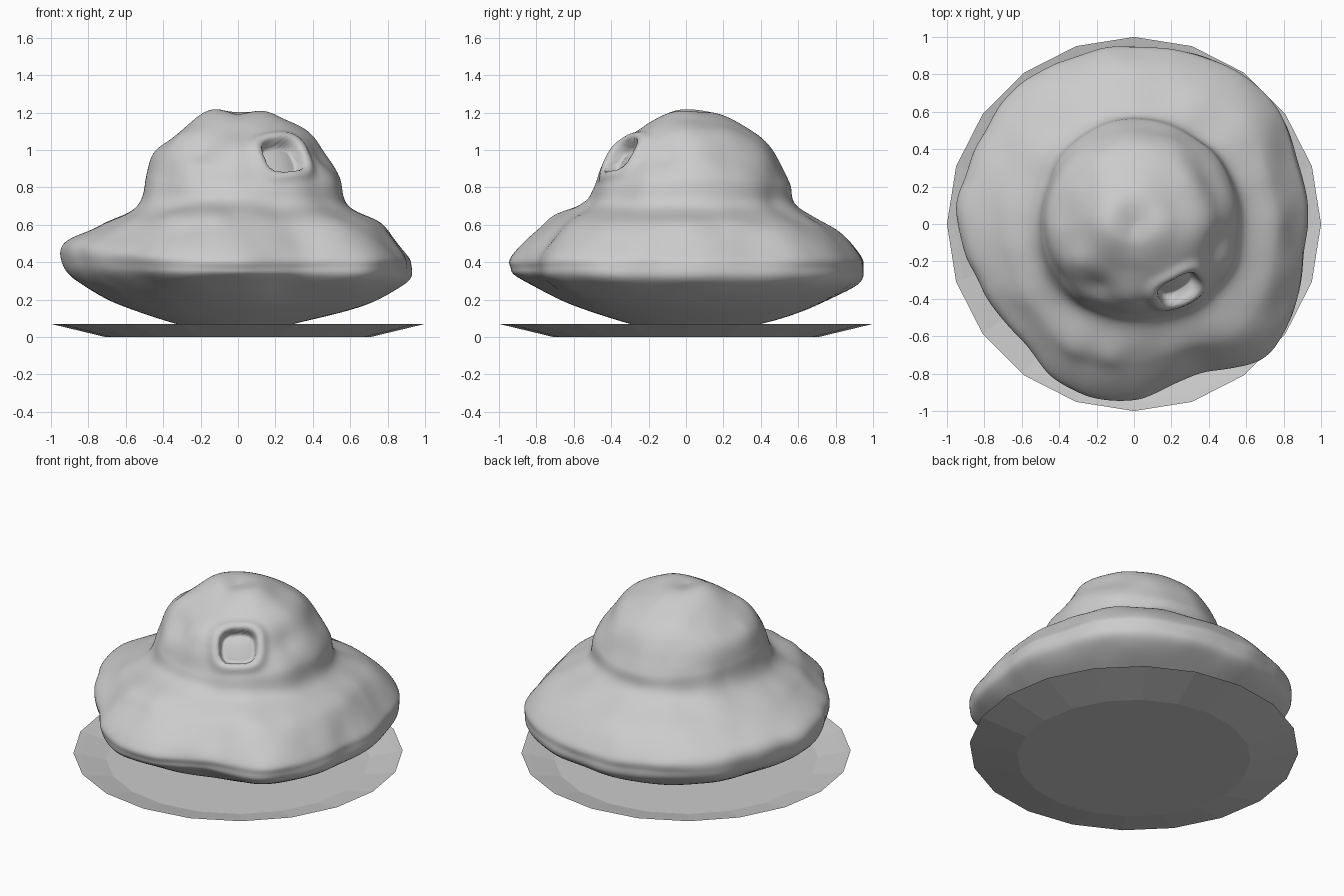
import bpy, bmesh, math
from mathutils import Vector, noise

if "Cube" in bpy.data.objects:
    bpy.data.objects.remove(bpy.data.objects["Cube"])

def catmull(pts, t, cyclic=False):
    """Smooth interpolation through numbers or vectors."""
    n = len(pts)
    i = int(math.floor(t))
    if not cyclic:
        i = min(i, n - 2)
    f = t - i
    pick = (lambda k: pts[k % n]) if cyclic else (lambda k: pts[max(0, min(n - 1, k))])
    a, b, c, d = pick(i - 1), pick(i), pick(i + 1), pick(i + 2)
    return 0.5 * (2 * b + (c - a) * f + (2 * a - 5 * b + 4 * c - d) * f * f
                  + (3 * b - a - 3 * c + d) * f ** 3)

def smooth(a, b, x):
    x = max(0.0, min(1.0, (x - a) / (b - a)))
    return x * x * (3 - 2 * x)

def ring_mesh(name, point, rows, sides):
    """Closed surface of rings; the first and last row are single poles."""
    bm = bmesh.new()
    rings = []
    for j in range(rows):
        count = 1 if j in (0, rows - 1) else sides
        rings.append([bm.verts.new(point(j, 2 * math.pi * i / sides)) for i in range(count)])
    for a, b in zip(rings, rings[1:]):
        for i in range(sides):
            k = (i + 1) % sides
            if len(a) == 1:
                bm.faces.new((a[0], b[k], b[i]))
            elif len(b) == 1:
                bm.faces.new((a[i], a[k], b[0]))
            else:
                bm.faces.new((a[i], a[k], b[k], b[i]))
    bmesh.ops.recalc_face_normals(bm, faces=bm.faces)
    me = bpy.data.meshes.new(name)
    bm.to_mesh(me)
    bm.free()
    ob = bpy.data.objects.new(name, me)
    bpy.context.collection.objects.link(ob)
    return ob

# Shallow faceted plate
plate = [(0, 0), (0.71, 0), (1, 0.07), (0.96, 0.062), (0.8, 0.025), (0, 0.022)]
ring_mesh("plate", lambda j, a: Vector((plate[j][0] * math.cos(a), plate[j][0] * math.sin(a), plate[j][1])),
          len(plate), 20)

# Body profiles (radius, height) facing right, back, left and front
base = [(0, 0.03), (0.15, 0.04)]
profiles = [
    base + [(.34, .08), (.68, .17), (.9, .29), (.925, .39), (.89, .46), (.77, .60), (.60, .70),
            (.55, .85), (.47, .99), (.38, 1.09), (.24, 1.175), (.13, 1.21), (0, 1.195)],
    base + [(.40, .07), (.65, .15), (.9, .28), (.935, .37), (.92, .44), (.80, .57), (.59, .70),
            (.55, .82), (.48, .96), (.39, 1.07), (.24, 1.16), (.12, 1.205), (0, 1.195)],
    base + [(.33, .07), (.65, .18), (.86, .30), (.93, .40), (.91, .51), (.72, .60), (.55, .70),
            (.49, .86), (.45, .98), (.37, 1.06), (.26, 1.145), (.13, 1.21), (0, 1.195)],
    base + [(.30, .07), (.63, .18), (.88, .31), (.93, .37), (.92, .44), (.76, .60), (.56, .71),
            (.50, .80), (.44, .93), (.38, 1.02), (.26, 1.10), (.11, 1.185), (0, 1.195)],
]
profiles = [[Vector(p) for p in pr] for pr in profiles]
# Irregular outline of the brim, every 22.5 degrees
rim = [.925, .94, .99, .955, .94, .95, .95, .93, .93, .88, .86, .94, .93, .865, 1.0, .95]
# Lumps: position, spread, height
lumps = [((-.3, -.62, .64), .11, .035), ((-.62, -.38, .62), .12, .025), ((-.12, -.68, .64), .09, .03),
         ((-.32, -.22, 1.07), .10, .025), ((-.2, -.36, 1.02), .09, -.03), ((.46, -.12, .97), .1, -.025)]
lumps = [(Vector(c), s, h) for c, s, h in lumps]
# Window frame in the dome
win = Vector((.235, -.335, .96))
win_n = Vector((.42, -.62, .62)).normalized()
win_u = Vector((0, 0, 1)).cross(win_n).normalized()
win_v = win_n.cross(win_u)
ROWS, SIDES = 170, 260

def body_point(j, a):
    t = j / (ROWS - 1) * (len(profiles[0]) - 1)
    q = a / (math.pi / 2)
    k = int(q) % 4
    f = smooth(0, 1, q - int(q))
    p = catmull(profiles[k], t).lerp(catmull(profiles[(k + 1) % 4], t), f)
    r, z = max(p.x, 0.0), p.y
    r *= 1 + (catmull(rim, a / math.pi * 8, True) / .93 - 1) * smooth(.45, .9, r)
    d = Vector((math.cos(a), math.sin(a), 0))
    co = d * r + Vector((0, 0, z))
    out = (d * max(r, .001) + Vector((0, 0, (z - .5) * .9))).normalized()
    if z > .1:
        co += out * noise.noise(co * 4.5) * .02 * smooth(.1, .35, z)
    for c, s, h in lumps:
        co += out * h * math.exp(-((co - c).length / s) ** 2)
    # Recessed window with a raised lip
    rel = co - win
    if rel.dot(win_n) > -.2 and rel.length < .35:
        x, y = rel.dot(win_u) / .115, rel.dot(win_v) / .105
        w = (abs(x) ** 3 + abs(y) ** 3) ** (1 / 3)
        co += win_n * (.018 * math.exp(-((w - 1.3) / .25) ** 2) - .075 * (1 - smooth(.82, 1.05, w)))
    return co

# Rounded brim and dome, one smooth surface
body = ring_mesh("domed_body", body_point, ROWS, SIDES)
bpy.context.view_layer.objects.active = body
body.select_set(True)
bpy.ops.object.shade_smooth()
